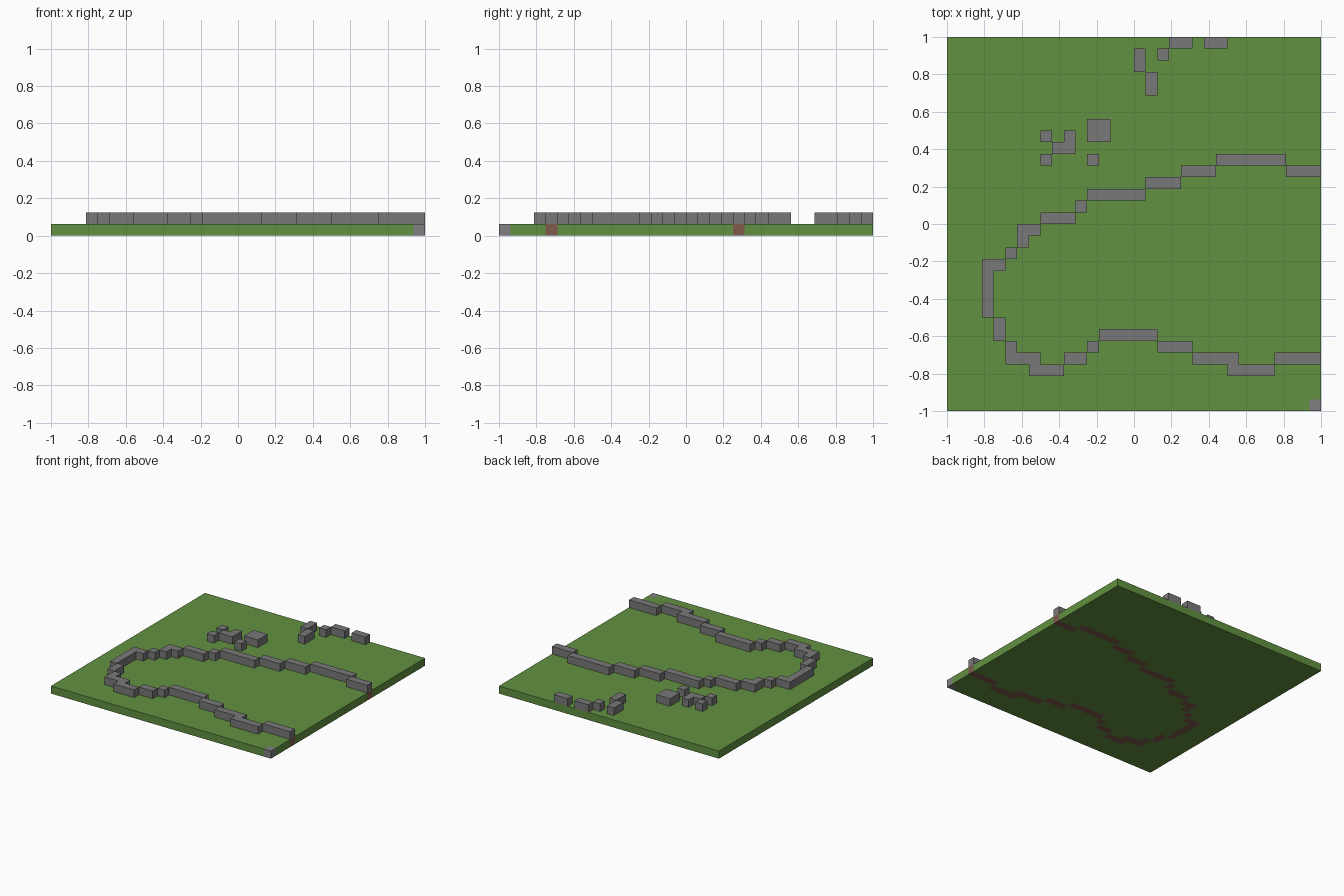
import bpy
import bmesh
from math import radians

cube = bpy.data.objects.get("Cube")
if cube:
    bpy.data.objects.remove(cube, do_unlink=True)

N = 32             # cells along each side
S = 2 / N          # cell size


def material(name, rgb):
    m = bpy.data.materials.new(name)
    m.use_nodes = True
    colour = (*rgb, 1)
    m.diffuse_color = colour
    m.node_tree.nodes["Principled BSDF"].inputs["Base Color"].default_value = colour
    return m


grass = material("grass green", (0.122, 0.283, 0.053))
soil = material("soil brown", (0.21, 0.10, 0.07))
stone = material("stone grey", (0.19, 0.19, 0.19))
pale_stone = material("pale stone grey", (0.22, 0.21, 0.22))


def cells(runs):
    """Expand (column start, column end, row start, row end) runs into cells."""
    return {(i, j) for a, b, c, d in runs for i in range(a, b) for j in range(c, d)}


def row(a, b, j):
    return (a, b, j, j + 1)


def column(i, c, d):
    return (i, i + 1, c, d)


def block_layer(name, filled, level, materials, pick=lambda cell: 0):
    """One layer of blocks with outer faces only, merged into flat panels."""
    bm = bmesh.new()
    corners = {}

    def vert(i, j, k):
        if (i, j, k) not in corners:
            corners[i, j, k] = bm.verts.new((i * S - 1, j * S - 1, k * S))
        return corners[i, j, k]

    lo, hi = level, level + 1
    for i, j in sorted(filled):
        ring = [(i, j), (i + 1, j), (i + 1, j + 1), (i, j + 1)]
        beside = [(i, j - 1), (i + 1, j), (i, j + 1), (i - 1, j)]
        quads = [[(*p, hi) for p in ring], [(*p, lo) for p in reversed(ring)]]
        for n in range(4):
            if beside[n] not in filled:
                p, q = ring[n], ring[(n + 1) % 4]
                quads.append([(*p, lo), (*q, lo), (*q, hi), (*p, hi)])
        for quad in quads:
            bm.faces.new([vert(*p) for p in quad]).material_index = pick((i, j))
    bmesh.ops.dissolve_limit(bm, angle_limit=radians(1), verts=bm.verts[:],
                             edges=bm.edges[:], delimit={'MATERIAL'})
    mesh = bpy.data.meshes.new(name)
    bm.to_mesh(mesh)
    bm.free()
    for m in materials:
        mesh.materials.append(m)
    obj = bpy.data.objects.new(name, mesh)
    bpy.context.collection.objects.link(obj)
    return obj


# Long winding wall: back arm, rounded end, front arm
back_arm = [row(29, 32, 20), row(23, 29, 21), row(20, 23, 20), row(17, 20, 19),
            row(12, 17, 18), row(11, 12, 17), row(8, 11, 16), row(6, 8, 15)]
rounded_end = [column(6, 14, 15), column(5, 13, 14), row(3, 5, 12),
               column(3, 8, 12), column(4, 6, 8), column(5, 4, 6)]
front_arm = [row(5, 8, 4), row(7, 10, 3), row(10, 12, 4), row(12, 13, 5),
             row(13, 18, 6), row(18, 21, 5), row(21, 25, 4), row(24, 28, 3),
             row(28, 32, 4)]
wall = cells(back_arm + rounded_end + front_arm)
block_layer("winding_wall", wall, 1, [stone])

# Scattered rocks in the middle and at the back edge
middle = [column(8, 23, 24), column(10, 23, 24), row(9, 11, 22),
          column(8, 21, 22), (12, 14, 23, 25), column(12, 21, 22)]
back = [column(16, 29, 31), column(17, 27, 29), column(18, 30, 31),
        row(19, 21, 31), row(22, 24, 31)]
block_layer("middle_rocks", cells(middle), 1, [stone])
block_layer("back_rocks", cells(back), 1, [stone])

# Ground slab: soil under the wall, one stone in the front left corner
corner_stone = (N - 1, 0)


def ground_material(cell):
    return 2 if cell == corner_stone else 1 if cell in wall else 0


block_layer("ground", cells([(0, N, 0, N)]), 0, [grass, soil, pale_stone],
            ground_material)
